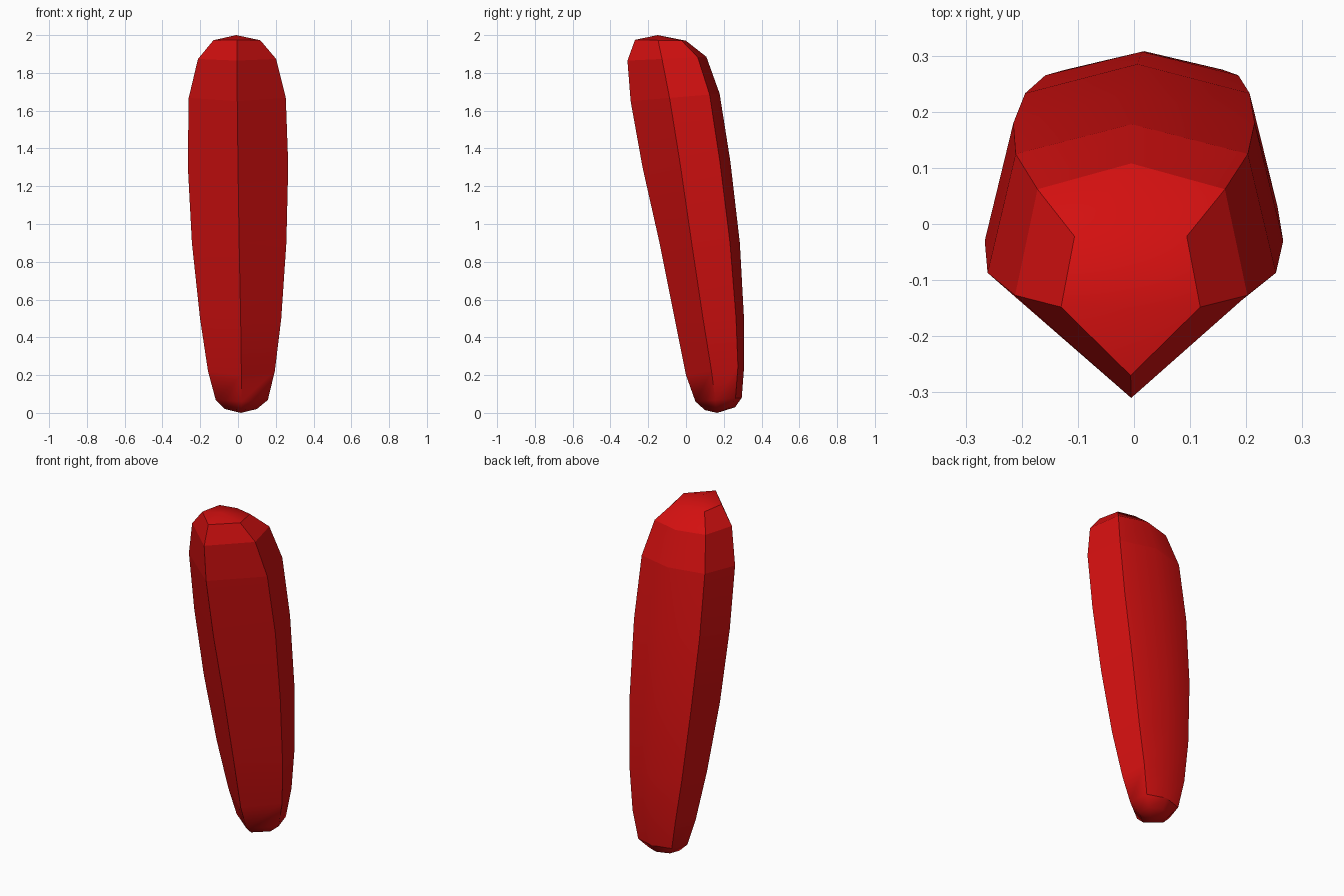
import bpy, bmesh

if "Cube" in bpy.data.objects:
    bpy.data.objects.remove(bpy.data.objects["Cube"], do_unlink=True)

# One flat red
red = bpy.data.materials.new("red")
red.use_nodes = True
colour = (0.65, 0.005, 0.005, 1.0)
red.diffuse_color = colour
red.node_tree.nodes["Principled BSDF"].inputs["Base Color"].default_value = colour

# Six-sided sections, bottom to top: centre x, z at front, z at back, front y,
# side half width, side y, rear corner half width, rear corner y, back y
SECTIONS = [
    (0.015, 0.015, 0.030, 0.100, 0.085, 0.160, 0.070, 0.230, 0.260),
    (0.020, 0.060, 0.080, 0.050, 0.138, 0.155, 0.110, 0.262, 0.295),
    (0.018, 0.200, 0.250, 0.000, 0.177, 0.135, 0.140, 0.275, 0.308),
    (0.014, 0.500, 0.500, -0.060, 0.215, 0.090, 0.172, 0.265, 0.307),
    (0.006, 0.900, 0.900, -0.140, 0.250, 0.030, 0.200, 0.233, 0.285),
    (0.000, 1.300, 1.330, -0.230, 0.266, -0.030, 0.215, 0.180, 0.235),
    (-0.004, 1.650, 1.690, -0.293, 0.257, -0.087, 0.207, 0.125, 0.178),
    (-0.005, 1.865, 1.885, -0.310, 0.207, -0.127, 0.167, 0.062, 0.108),
    (-0.006, 1.975, 1.970, -0.270, 0.124, -0.148, 0.100, -0.022, 0.000),
]

bm = bmesh.new()


def add_ring(cx, zf, zb, yf, w, ys, wb, yb, yk):
    outline = [(0, yf), (w, ys), (wb, yb), (0, yk), (-wb, yb), (-w, ys)]
    return [bm.verts.new((cx + x, y, zf + (zb - zf) * (y - yf) / (yk - yf)))
            for x, y in outline]


rings = [add_ring(*s) for s in SECTIONS]

# Side walls
for low, high in zip(rings, rings[1:]):
    for i in range(6):
        j = (i + 1) % 6
        bm.faces.new((low[i], low[j], high[j], high[i]))

# Shallow domes close both ends
bottom = bm.verts.new((0.015, 0.165, 0.0))
top = bm.verts.new((-0.01, -0.15, 2.0))
for i in range(6):
    j = (i + 1) % 6
    bm.faces.new((rings[0][j], rings[0][i], bottom))
    bm.faces.new((rings[-1][i], rings[-1][j], top))

for f in bm.faces:
    f.smooth = True


def crease(a, b):
    bm.edges.get((a, b)).smooth = False


# Sharp long edges: front, sides and rear corners; the back ridge stays soft
for low, high in zip(rings[1:], rings[2:]):
    for i in (0, 1, 2, 4, 5):
        crease(low[i], high[i])

# Sharp edges around the shoulder, the top and the rear of the foot
for r, sides in ((1, (2, 3)), (6, range(6)), (7, range(6)), (8, (0, 1, 4, 5))):
    for i in sides:
        crease(rings[r][i], rings[r][(i + 1) % 6])

bmesh.ops.recalc_face_normals(bm, faces=bm.faces)
mesh = bpy.data.meshes.new("tapered_body")
bm.to_mesh(mesh)
bm.free()
mesh.materials.append(red)
body = bpy.data.objects.new("tapered_body", mesh)
bpy.context.collection.objects.link(body)
